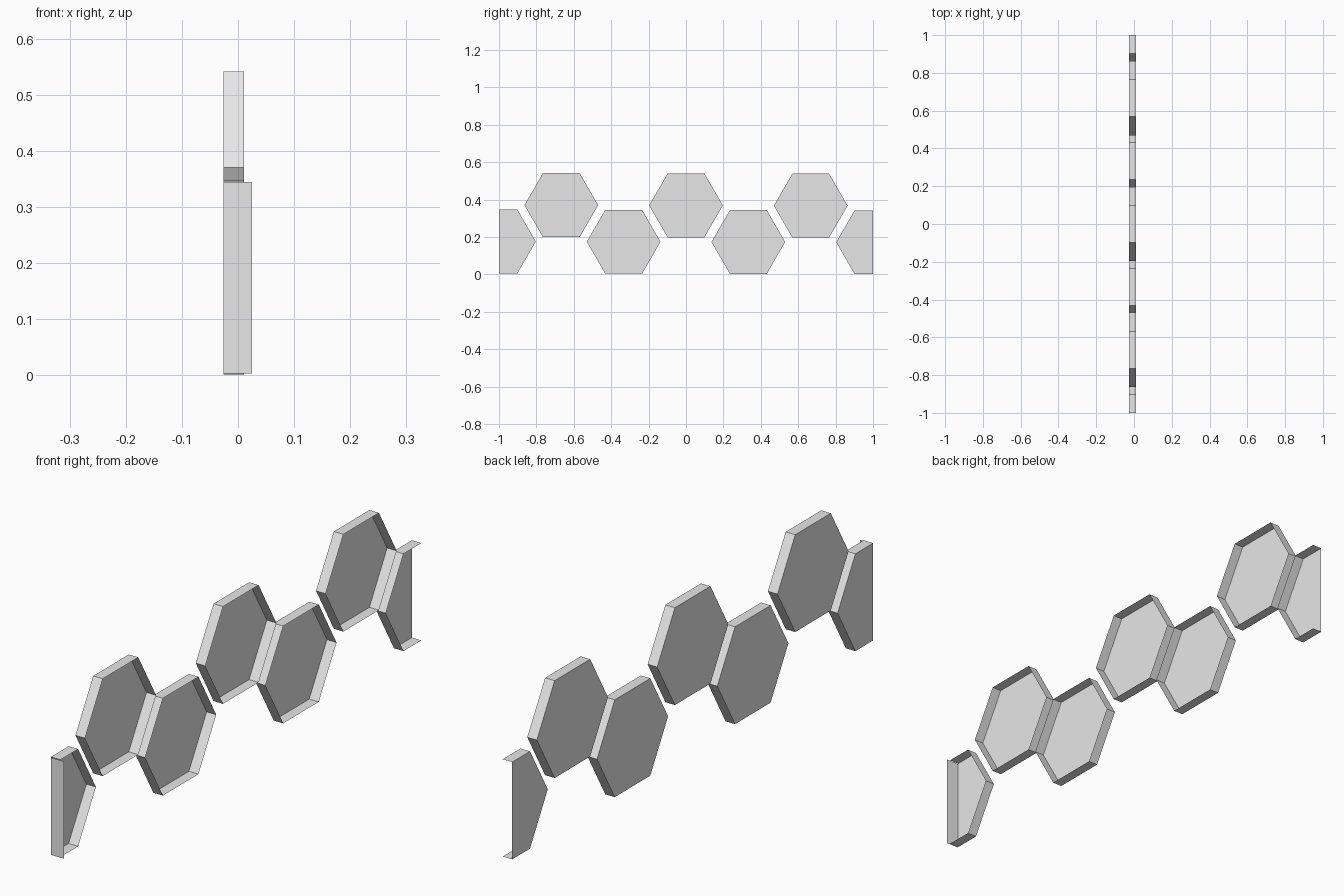
import bpy
import bmesh
from math import cos, sin, pi

cube = bpy.data.objects.get("Cube")
if cube:
    bpy.data.objects.remove(cube, do_unlink=True)

grey = bpy.data.materials.new("light_grey")
grey.use_nodes = True
grey.diffuse_color = (0.8, 0.8, 0.8, 1)
grey.node_tree.nodes["Principled BSDF"].inputs["Base Color"].default_value = (0.8, 0.8, 0.8, 1)

RADIUS = 0.197
BACK, RIM, CAP = -0.026, 0.011, 0.025
PITCH = 1 / 3
LOW, HIGH = 0.174, 0.369


def finish(name, bm):
    mesh = bpy.data.meshes.new(name)
    bm.to_mesh(mesh)
    bm.free()
    mesh.materials.append(grey)
    obj = bpy.data.objects.new(name, mesh)
    bpy.context.collection.objects.link(obj)
    return obj


def hex_tray(name, y, z):
    """Thin-walled hexagonal tray, open towards +x, trimmed at the panel ends."""
    bm = bmesh.new()
    ring = [(y + RADIUS * cos(i * pi / 3), z + RADIUS * sin(i * pi / 3)) for i in range(6)]
    floor = [bm.verts.new((BACK, a, b)) for a, b in ring]
    lip = [bm.verts.new((RIM, a, b)) for a, b in ring]
    bm.faces.new(floor[::-1])
    for i in range(6):
        j = (i + 1) % 6
        bm.faces.new((floor[i], floor[j], lip[j], lip[i]))
    # Cut the end trays in half
    if abs(y) > 0.9:
        bmesh.ops.bisect_plane(bm, geom=bm.verts[:] + bm.edges[:] + bm.faces[:],
                               plane_co=(0, y, 0), plane_no=(0, y, 0), clear_outer=True)
    return finish(name, bm)


# Staggered row of trays: odd ones low, even ones high
for k in range(-3, 4):
    y = k * PITCH
    z = (LOW if k % 2 else HIGH) - 0.002 * y
    hex_tray(f"hex_tray_{k + 4}", y, z)

# Flat plate closing the front end
bm = bmesh.new()
half = RADIUS * sin(pi / 3)
corners = [(BACK, LOW - half), (CAP, LOW - half), (CAP, LOW + half), (BACK, LOW + half)]
bm.faces.new([bm.verts.new((x, -1, z)) for x, z in corners])
finish("front_end_plate", bm)
